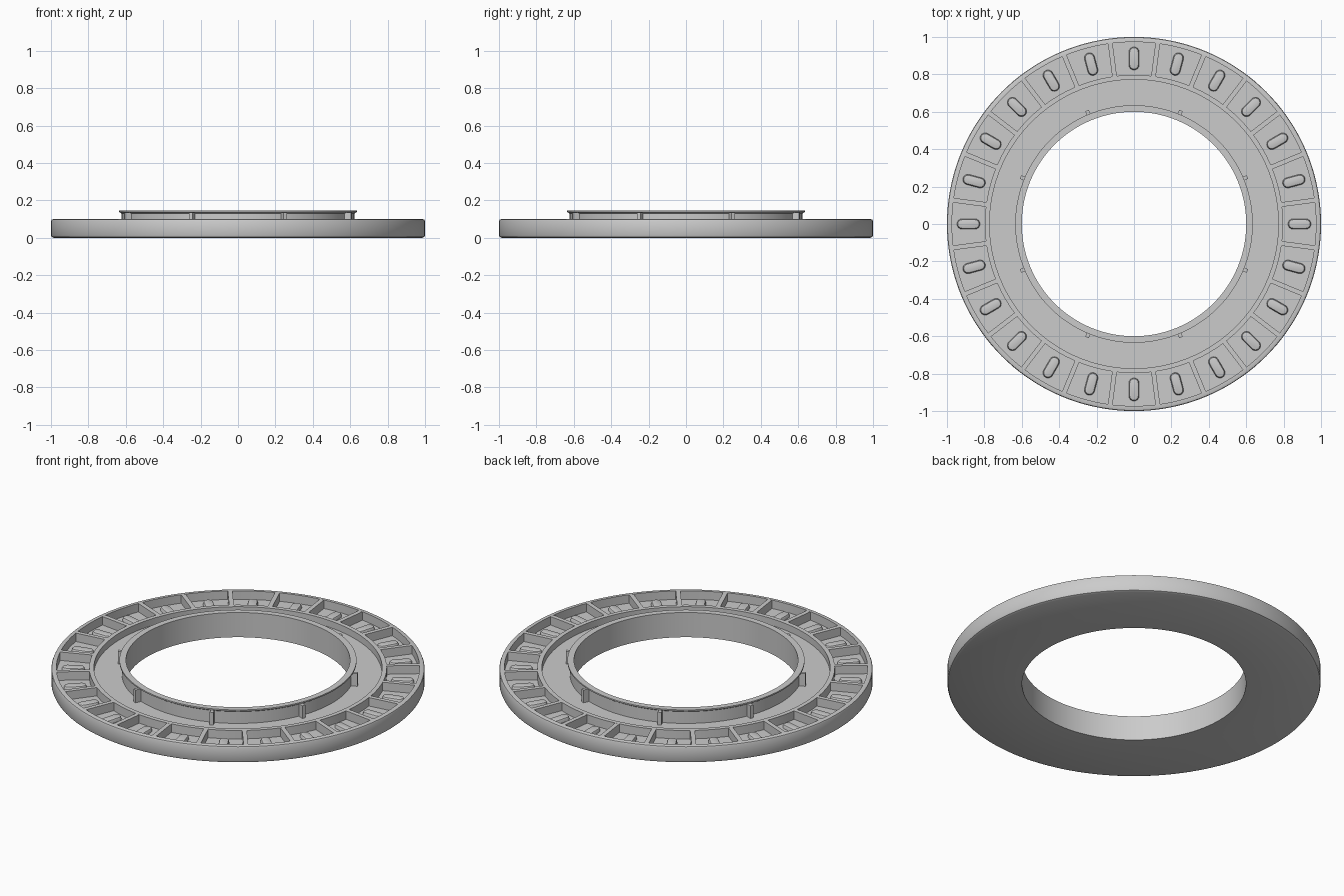
import bpy, bmesh, math
from mathutils import Matrix

if "Cube" in bpy.data.objects:
    bpy.data.objects.remove(bpy.data.objects["Cube"])

grey = bpy.data.materials.new("mid_grey")
grey.diffuse_color = (0.6, 0.6, 0.6, 1)
grey.use_nodes = True
grey.node_tree.nodes["Principled BSDF"].inputs["Base Color"].default_value = grey.diffuse_color


def make_object(name, bm, smooth=True):
    bmesh.ops.recalc_face_normals(bm, faces=bm.faces)
    me = bpy.data.meshes.new(name)
    bm.to_mesh(me)
    bm.free()
    me.materials.append(grey)
    ob = bpy.data.objects.new(name, me)
    bpy.context.collection.objects.link(ob)
    if smooth:
        bpy.ops.object.select_all(action='DESELECT')
        ob.select_set(True)
        bpy.context.view_layer.objects.active = ob
        bpy.ops.object.shade_smooth_by_angle(angle=math.radians(30))
    return ob


def lathe(name, profile, steps=144):
    """Revolve a closed (radius, height) profile around z."""
    bm = bmesh.new()
    rings = []
    for i in range(steps):
        a = 2 * math.pi * i / steps
        rings.append([bm.verts.new((r * math.cos(a), r * math.sin(a), z)) for r, z in profile])
    n = len(profile)
    for i in range(steps):
        p, q = rings[i], rings[(i + 1) % steps]
        for j in range(n):
            k = (j + 1) % n
            bm.faces.new((p[j], q[j], q[k], p[k]))
    return make_object(name, bm)


def radial_blocks(name, count, offset, r0, r1, width, z0, z1):
    """Boxes pointing outward, evenly spaced around z."""
    bm = bmesh.new()
    for i in range(count):
        turn = Matrix.Rotation(offset + 2 * math.pi * i / count, 4, 'Z')
        place = Matrix.Translation(((r0 + r1) / 2, 0, (z0 + z1) / 2))
        size = Matrix.Diagonal((r1 - r0, width, z1 - z0, 1))
        bmesh.ops.create_cube(bm, size=1, matrix=turn @ place @ size)
    return make_object(name, bm, smooth=False)


# Base ring with the pocket channel and the inner trough
lathe("base_ring", [(0.6, 0), (0.985, 0), (0.996, 0.005), (1, 0.014), (1, 0.09),
                    (0.997, 0.097), (0.988, 0.1), (0.973, 0.1), (0.973, 0.05),
                    (0.797, 0.05), (0.797, 0.1), (0.772, 0.1), (0.772, 0.06), (0.6, 0.06)])

# Raised collar around the opening, with a small flange at its top
lathe("inner_collar", [(0.6, 0.06), (0.622, 0.06), (0.622, 0.13), (0.635, 0.138),
                       (0.635, 0.146), (0.6, 0.146)])

# Ribs dividing the channel into 24 pockets
radial_blocks("pocket_ribs", 24, math.radians(7.5), 0.79, 0.98, 0.025, 0.048, 0.0998)

# Eight small tabs on the collar
radial_blocks("collar_tabs", 8, math.radians(22.5), 0.615, 0.657, 0.02, 0.058, 0.135)

# Rounded oblong stud in every pocket, narrowing towards its top
bm = bmesh.new()
levels = [(0.028, 0.048), (0.026, 0.064), (0.023, 0.069), (0.017, 0.071)]
for i in range(24):
    turn = Matrix.Rotation(2 * math.pi * i / 24, 4, 'Z')
    loops = []
    for rad, z in levels:
        loop = []
        for end in (0, 1):
            for s in range(9):
                a = -math.pi / 2 + math.pi * (s / 8 + end)
                x = 0.885 + (0.034 if end == 0 else -0.034) + rad * math.cos(a)
                v = bm.verts.new((x, rad * math.sin(a), z))
                v.co = turn @ v.co
                loop.append(v)
        loops.append(loop)
    for low, high in zip(loops, loops[1:]):
        for j in range(len(low)):
            k = (j + 1) % len(low)
            bm.faces.new((low[j], low[k], high[k], high[j]))
    bm.faces.new(loops[-1])
    bm.faces.new(loops[0][::-1])
make_object("pocket_studs", bm)
